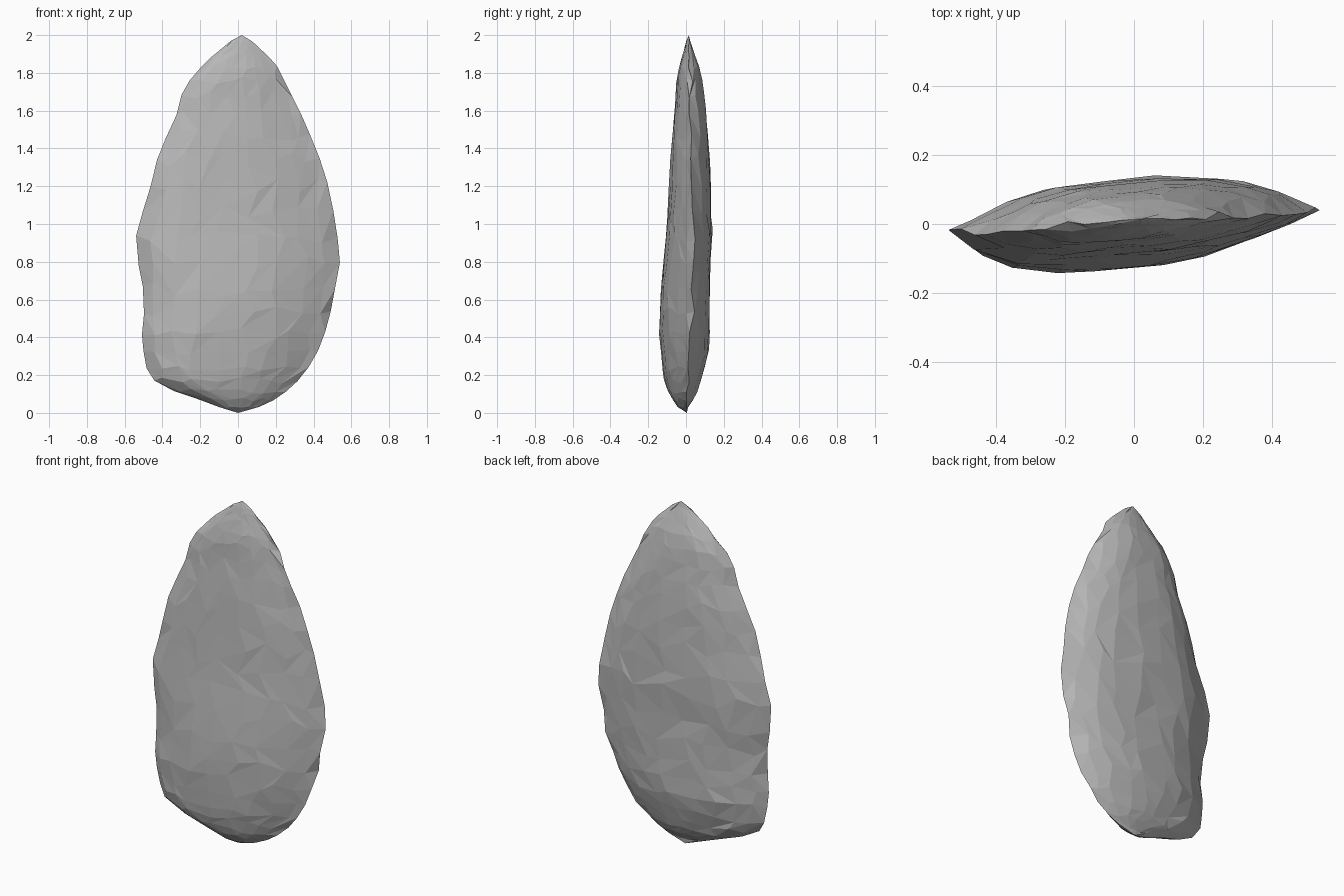
import bpy
import bmesh
import math
import random
from mathutils import Vector

random.seed(7)
if "Cube" in bpy.data.objects:
    bpy.data.objects.remove(bpy.data.objects["Cube"], do_unlink=True)

ROWS, COLS = 23, 9   # bands up the stone, divisions across each face

# Outline and thickness as (height, offset) profiles
RIGHT_EDGE = [(0, -.02), (.08, -.23), (.1, -.31), (.18, -.46), (.25, -.49), (.4, -.51),
              (.5, -.5), (.6, -.49), (.8, -.53), (.95, -.54), (1.24, -.45), (1.38, -.42),
              (1.56, -.33), (1.72, -.29), (1.86, -.17), (2, 0)]
LEFT_EDGE = [(0, .03), (.05, .16), (.1, .24), (.2, .35), (.34, .43), (.48, .48), (.8, .54),
             (1, .52), (1.28, .46), (1.55, .35), (1.85, .2), (2, .04)]
FRONT = [(0, 0), (.04, .04), (.1, .075), (.2, .105), (.4, .125), (.6, .125),
         (1, .095), (1.4, .077), (1.8, .05), (2, 0)]
BACK = [(0, 0), (.1, .065), (.2, .095), (.35, .125), (.7, .12), (1, .13),
        (1.5, .105), (1.8, .07), (2, 0)]


def sample(profile, z):
    """Linear lookup in a height profile."""
    for (z0, v0), (z1, v1) in zip(profile, profile[1:]):
        if z <= z1:
            return v0 + (v1 - v0) * (z - z0) / (z1 - z0)
    return profile[-1][1]


def wobble(amount):
    return random.uniform(-amount, amount)


def height(t):
    """Bands lie closer together near the tip and the base."""
    return 2 * t - .2 * math.sin(math.tau * t)


def bulge(u, rear):
    """Fullness across a face: the front is blunt on its right, lean on its left."""
    power = 3 if rear else (4 if u < 0 else 2)
    return 1 - abs(u) ** power


def section(bm, row):
    """One closed cross-section: across the front, then back over the rear."""
    z = height(row / ROWS)
    gap = min(z - height((row - 1) / ROWS), height((row + 1) / ROWS) - z)
    ring = []
    for k in range(2 * COLS):
        rear = k > COLS
        j = 2 * COLS - k if rear else k
        on_edge = j in (0, COLS)
        t = (j + (0 if on_edge else wobble(.3))) / COLS
        u = .5 * (2 * t - 1) - .5 * math.cos(math.pi * t)
        pz = z + wobble(gap * (.1 if on_edge else .3))
        lo, hi = sample(RIGHT_EDGE, pz), sample(LEFT_EDGE, pz)
        x = lo + (hi - lo) * (u + 1) / 2
        depth = sample(BACK, pz) if rear else -sample(FRONT, pz)
        y = .065 * x + .015 * (pz - .7) * (1 - pz / 4) + depth * bulge(u, rear)
        y += wobble(.016 if on_edge else .003) * min(1, gap * 12)
        ring.append(bm.verts.new((x, y, pz)))
    return ring


# Stone body: stacked sections closed by a point at each end
bm = bmesh.new()
rings = [section(bm, r) for r in range(1, ROWS)]
base = bm.verts.new((0, .005, 0))
tip = bm.verts.new((.02, .015, 2))
count = 2 * COLS
for k in range(count):
    n = (k + 1) % count
    bm.faces.new((base, rings[0][n], rings[0][k]))
    bm.faces.new((tip, rings[-1][k], rings[-1][n]))
    for a, b in zip(rings, rings[1:]):
        if random.random() < .5:
            bm.faces.new((a[k], a[n], b[n]))
            bm.faces.new((a[k], b[n], b[k]))
        else:
            bm.faces.new((a[k], a[n], b[k]))
            bm.faces.new((a[n], b[n], b[k]))

# Small chips on the rear face: a raised knob beside a shallow dent
for spot in (Vector((-.02, .13, .97)), Vector((-.12, .11, .28))):
    knob = min(bm.verts, key=lambda v: (v.co - spot).length)
    dent = min((e.other_vert(knob) for e in knob.link_edges), key=lambda v: v.co.z)
    knob.co.y += .005
    dent.co.y -= .008

bmesh.ops.recalc_face_normals(bm, faces=bm.faces)
mesh = bpy.data.meshes.new("stone_blade")
bm.to_mesh(mesh)
bm.free()

# Plain grey stone
stone = bpy.data.materials.new("grey stone")
stone.use_nodes = True
grey = (.48, .48, .48, 1)
stone.diffuse_color = grey
stone.node_tree.nodes["Principled BSDF"].inputs["Base Color"].default_value = grey
mesh.materials.append(stone)
blade = bpy.data.objects.new("stone_blade", mesh)
bpy.context.collection.objects.link(blade)
